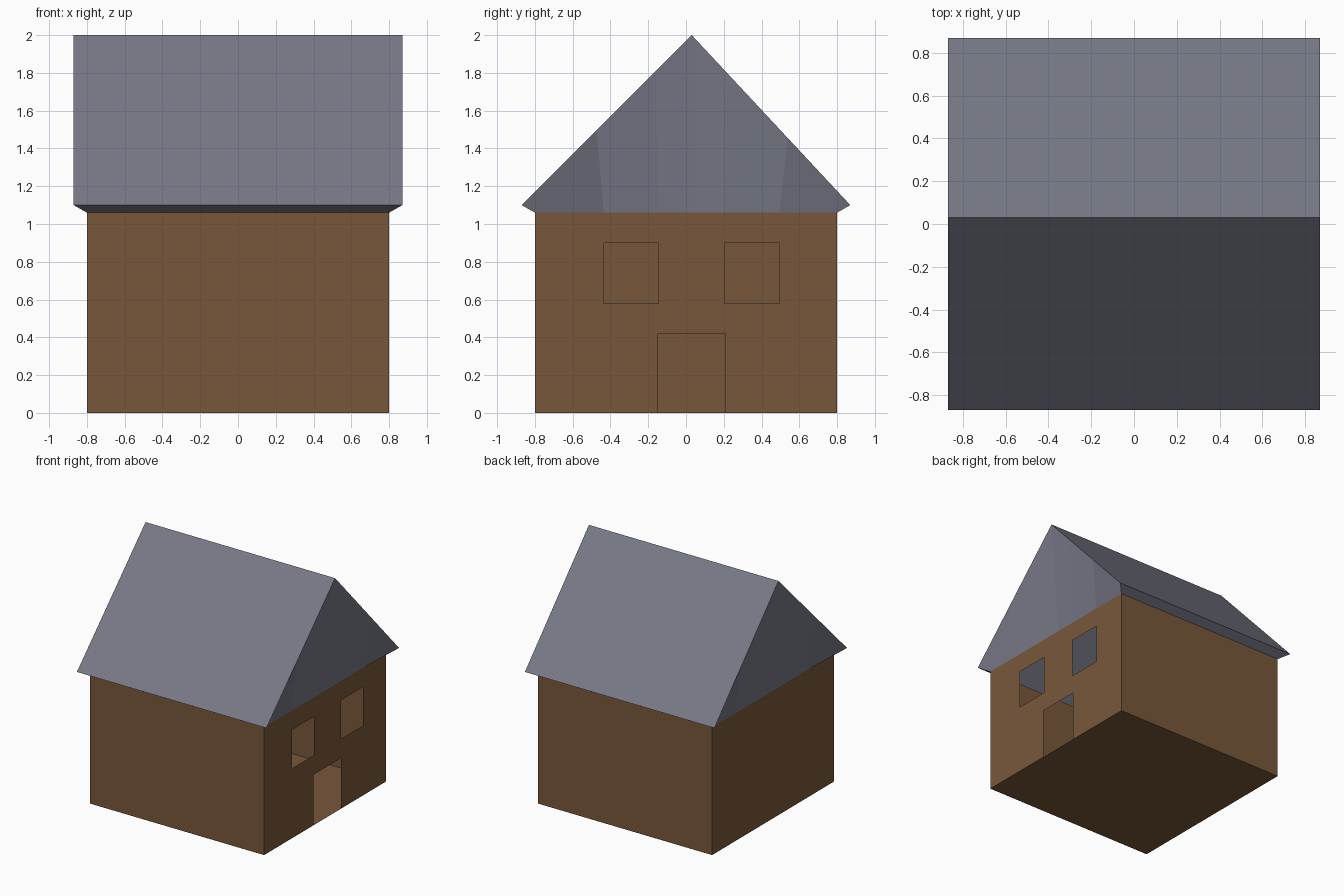
import bpy, bmesh

if "Cube" in bpy.data.objects:
    bpy.data.objects.remove(bpy.data.objects["Cube"])

W, EAVE_W = 0.80, 0.87            # half widths of walls and roof
WALL_H, EAVE_Z, TOP = 1.06, 1.10, 2.0
RIDGE = 0.028                     # ridge line, slightly off centre


def material(name, rgb):
    m = bpy.data.materials.new(name)
    m.diffuse_color = (*rgb, 1)
    m.use_nodes = True
    m.node_tree.nodes["Principled BSDF"].inputs["Base Color"].default_value = m.diffuse_color
    return m


def make(name, faces, mat):
    """Build one object from a list of corner loops, welding shared corners."""
    bm = bmesh.new()
    for f in faces:
        bm.faces.new([bm.verts.new(p) for p in f])
    bmesh.ops.remove_doubles(bm, verts=bm.verts, dist=0.0005)
    me = bpy.data.meshes.new(name)
    bm.to_mesh(me)
    bm.free()
    me.materials.append(mat)
    ob = bpy.data.objects.new(name, me)
    bpy.context.collection.objects.link(ob)
    return ob


brown = material("brown wood", (0.190, 0.097, 0.044))
grey = material("slate grey", (0.185, 0.190, 0.240))

# Plain walls and floor of the hollow house
make("plain_walls", [
    [(-W, -W, 0), (W, -W, 0), (W, -W, WALL_H), (-W, -W, WALL_H)],
    [(W, W, 0), (-W, W, 0), (-W, W, WALL_H), (W, W, WALL_H)],
    [(-W, W, 0), (-W, -W, 0), (-W, -W, WALL_H), (-W, W, WALL_H)],
], brown)
make("floor", [[(-W, W, 0), (W, W, 0), (W, -W, 0), (-W, -W, 0)]], brown)

# Right wall as a grid that skips the open door and windows (y0, y1, z0, z1)
openings = [(-0.435, -0.145, 0.58, 0.90),
            (0.205, 0.495, 0.58, 0.90),
            (-0.15, 0.21, 0.0, 0.42)]
ys = sorted({-W, W} | {v for o in openings for v in o[:2]})
zs = sorted({0.0, WALL_H} | {v for o in openings for v in o[2:]})
cells = []
for y0, y1 in zip(ys, ys[1:]):
    for z0, z1 in zip(zs, zs[1:]):
        cy, cz = (y0 + y1) / 2, (z0 + z1) / 2
        if not any(a < cy < b and c < cz < d for a, b, c, d in openings):
            cells.append([(W, y0, z0), (W, y1, z0), (W, y1, z1), (W, y0, z1)])
make("door_wall", cells, brown)

# Roof: two slopes, two eave strips
E = EAVE_W
S = EAVE_W / W
R = RIDGE * S
make("roof_slopes", [
    [(-E, -E, EAVE_Z), (E, -E, EAVE_Z), (E, R, TOP), (-E, R, TOP)],
    [(E, E, EAVE_Z), (-E, E, EAVE_Z), (-E, R, TOP), (E, R, TOP)],
], grey)
make("eaves", [
    [(-W, -W, WALL_H), (W, -W, WALL_H), (E, -E, EAVE_Z), (-E, -E, EAVE_Z)],
    [(W, W, WALL_H), (-W, W, WALL_H), (-E, E, EAVE_Z), (E, E, EAVE_Z)],
], grey)


def edge_z(y):
    """Height of the roof edge at y."""
    t = (y + E) / (R + E) if y < R else (E - y) / (E - R)
    return EAVE_Z + t * (TOP - EAVE_Z)


# Gables: strips leaning out from the wall top to the roof edge
gable_ys = [-W, -0.435, -0.145, RIDGE, 0.205, 0.495, W]
gables = []
for s in (1, -1):
    for a, b in zip(gable_ys, gable_ys[1:]):
        f = [(s * W, a, WALL_H), (s * W, b, WALL_H),
             (s * E, b * S, edge_z(b * S)), (s * E, a * S, edge_z(a * S))]
        gables.append(f if s > 0 else f[::-1])
make("gables", gables, grey)
